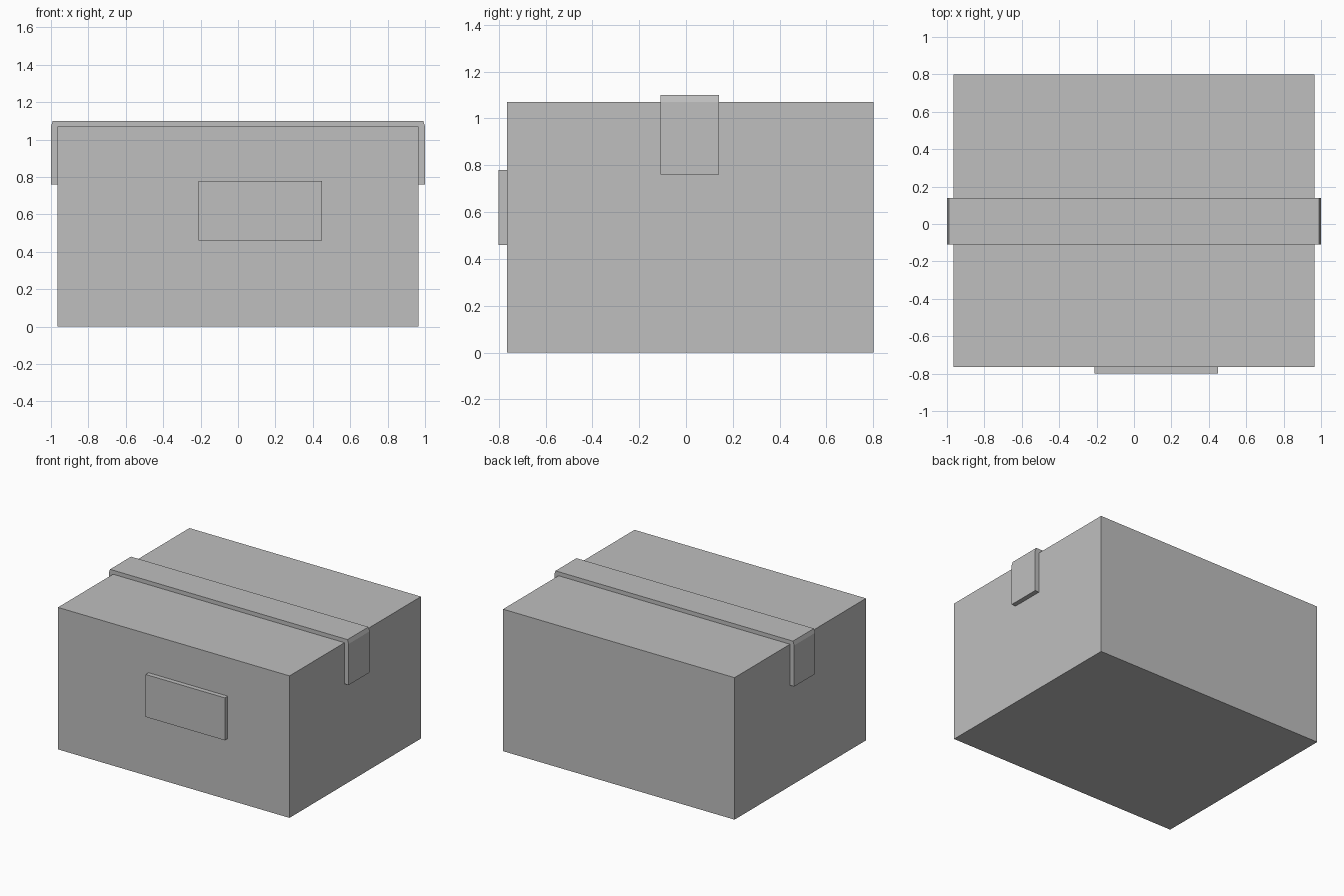
import bpy
import bmesh

if "Cube" in bpy.data.objects:
    bpy.data.objects.remove(bpy.data.objects["Cube"], do_unlink=True)

grey = bpy.data.materials.new("light grey")
grey.use_nodes = True
colour = (0.52, 0.52, 0.52, 1)
grey.diffuse_color = colour
grey.node_tree.nodes["Principled BSDF"].inputs["Base Color"].default_value = colour


def extrude_profile(name, points, y0, y1):
    """Extrude an x-z outline along y into a solid part."""
    bm = bmesh.new()
    face = bm.faces.new([bm.verts.new((x, y0, z)) for x, z in points])
    grown = bmesh.ops.extrude_face_region(bm, geom=[face])["geom"]
    moved = [v for v in grown if isinstance(v, bmesh.types.BMVert)]
    bmesh.ops.translate(bm, verts=moved, vec=(0, y1 - y0, 0))
    bmesh.ops.recalc_face_normals(bm, faces=bm.faces)
    mesh = bpy.data.meshes.new(name)
    bm.to_mesh(mesh)
    bm.free()
    mesh.materials.append(grey)
    obj = bpy.data.objects.new(name, mesh)
    bpy.context.collection.objects.link(obj)
    return obj


def rectangle(x0, x1, z0, z1):
    return [(x0, z0), (x1, z0), (x1, z1), (x0, z1)]


# Closed carton
W, H = 0.965, 1.07
extrude_profile("carton", rectangle(-W, W, 0, H), -0.765, 0.8)

# Shipping label on the front
extrude_profile("label", rectangle(-0.21, 0.45, 0.46, 0.78), -0.8, -0.765)

# Tape strip folded over the top and down both ends
half = [(W, H), (W, 0.76), (1.0, 0.76), (1.0, H), (0.99, 1.1)]
mirrored = [(-x, z) for x, z in reversed(half)]
extrude_profile("tape", half + mirrored, -0.11, 0.14)
